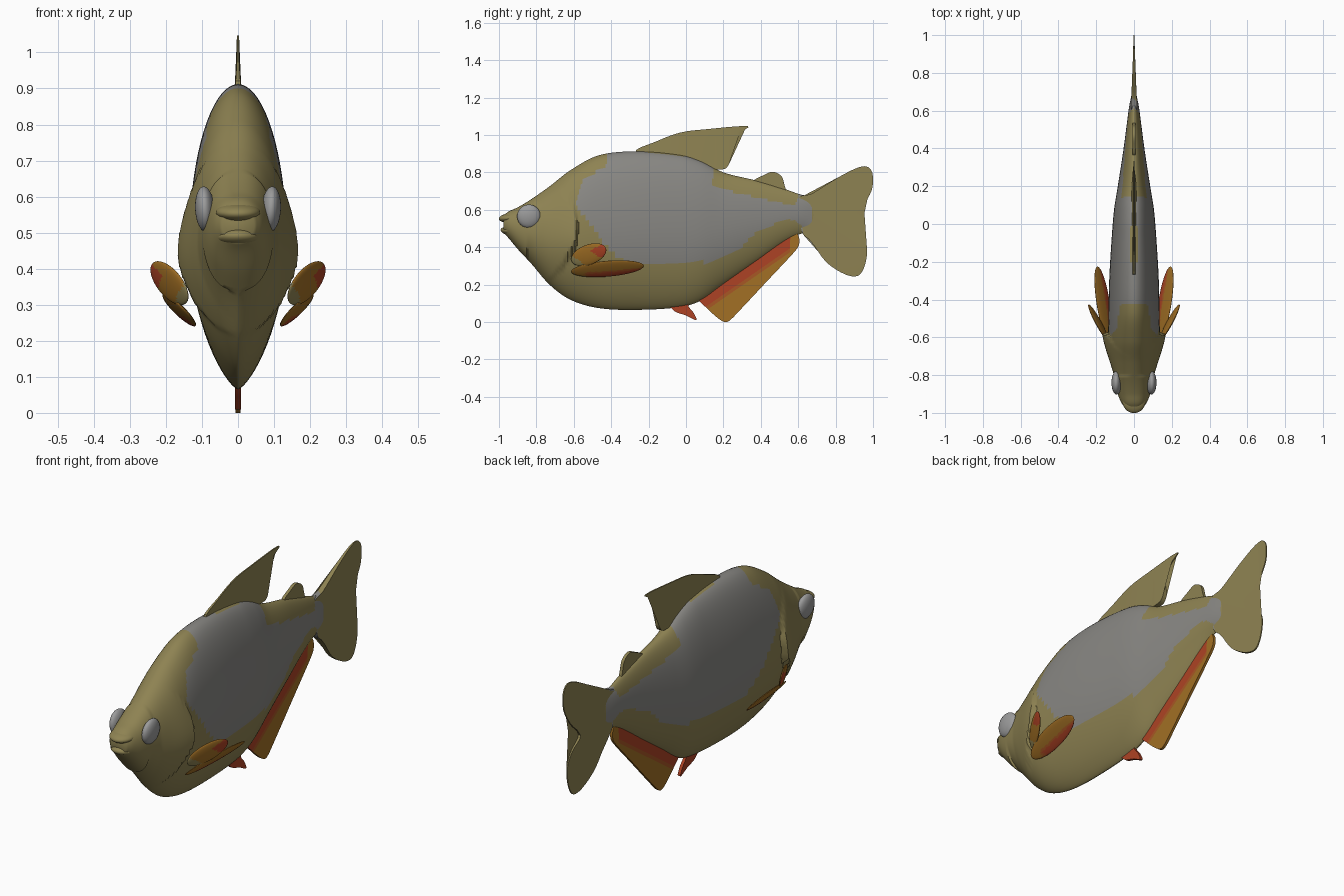
import bpy, bmesh, math
from mathutils import Matrix, Vector

if "Cube" in bpy.data.objects:
    bpy.data.objects.remove(bpy.data.objects["Cube"])


def material(name, rgb):
    m = bpy.data.materials.new(name)
    m.diffuse_color = (*rgb, 1)
    m.use_nodes = True
    m.node_tree.nodes["Principled BSDF"].inputs["Base Color"].default_value = m.diffuse_color
    return m


OLIVE, GREY, EYE, ORANGE, RED, RUST = MATS = [
    material("olive", (0.27, 0.225, 0.085)),
    material("silver_grey", (0.245, 0.24, 0.225)),
    material("eye_grey", (0.33, 0.33, 0.33)),
    material("fin_orange", (0.36, 0.16, 0.018)),
    material("fin_red", (0.42, 0.055, 0.018)),
    material("fin_rust", (0.39, 0.095, 0.018))]


def finish(bm, name, rule, angle=50):
    """Colour faces by a rule on their centre and make a smooth object."""
    bmesh.ops.recalc_face_normals(bm, faces=bm.faces[:])
    for f in bm.faces:
        f.material_index = MATS.index(rule(f.calc_center_median()))
    me = bpy.data.meshes.new(name)
    bm.to_mesh(me)
    bm.free()
    for m in MATS:
        me.materials.append(m)
    ob = bpy.data.objects.new(name, me)
    bpy.context.collection.objects.link(ob)
    bpy.ops.object.select_all(action='DESELECT')
    ob.select_set(True)
    bpy.context.view_layer.objects.active = ob
    bpy.ops.object.shade_smooth_by_angle(angle=math.radians(angle))
    return ob


# ---- body: lofted stations (y, top, bottom, half width)
STATIONS = [(-.975, .57, .475, .045), (-.95, .59, .45, .065), (-.9, .613, .39, .086),
            (-.83, .655, .315, .102), (-.73, .725, .2, .12), (-.62, .81, .12, .135),
            (-.47, .89, .075, .135), (-.27, .912, .065, .13), (-.03, .893, .08, .115),
            (.08, .86, .115, .105), (.2, .80, .2, .086), (.38, .755, .325, .058),
            (.53, .71, .43, .038), (.62, .68, .473, .026), (.69, .67, .47, .012)]

# outline of the silver flank seen from the side (y, z)
PATCH = [(-.59, .625), (-.55, .76), (-.42, .84), (-.43, .95), (-.25, .94), (-.19, .9),
         (.0, .885), (.14, .865), (.15, .80), (.13, .725), (.315, .68), (.58, .62),
         (.615, .70), (.67, .70), (.67, .45), (.63, .5), (.585, .54), (.53, .55),
         (.37, .475), (.29, .395), (.155, .325), (-.14, .30), (-.33, .32), (-.43, .41)]


def inside(y, z, poly):
    hit = False
    for (a, b), (c, d) in zip(poly, poly[1:] + poly[:1]):
        if (b > z) != (d > z) and y < a + (z - b) * (c - a) / (d - b):
            hit = not hit
    return hit


def station(y):
    """Smooth (Hermite) interpolation between stations."""
    S = STATIONS
    i = max(k for k in range(len(S) - 1) if S[k][0] <= y + 1e-9)
    p, q = S[i], S[i + 1]
    o, r = S[max(i - 1, 0)], S[min(i + 2, len(S) - 1)]
    h = q[0] - p[0]
    t = (y - p[0]) / h
    out = []
    for c in (1, 2, 3):
        m0 = (q[c] - o[c]) / (q[0] - o[0]) * h
        m1 = (r[c] - p[c]) / (r[0] - p[0]) * h
        out.append((2*t**3 - 3*t*t + 1) * p[c] + (t**3 - 2*t*t + t) * m0
                   + (3*t*t - 2*t**3) * q[c] + (t**3 - t*t) * m1)
    return out


def body_point(y, a):
    top, bot, w = station(y)
    c, s = math.cos(a), math.sin(a)
    z = (top + bot) / 2 + (top - bot) / 2 * c
    power = 1.45 if c < 0 and y > -.85 else (0.85 if y < -.8 else 1.0)
    x = w * abs(s) ** power
    # raised gill cover that ends in a curved edge
    edge = -.58 - 2 * (z - .5) ** 2
    if -.78 < y < edge:
        x += .032 * (y + .78) / (edge + .78) * math.exp(-((z - .44) / .15) ** 2)
    return Vector((math.copysign(x, s) if abs(s) > 1e-6 else 0, y, z))


bm = bmesh.new()
NY, NA = 190, 72
y0, y1 = STATIONS[0][0], STATIONS[-1][0]
rings = [[bm.verts.new(body_point(y0 + (y1 - y0) * i / NY, 2 * math.pi * j / NA))
          for j in range(NA)] for i in range(NY + 1)]
for A, B in zip(rings, rings[1:]):
    for j in range(NA):
        k = (j + 1) % NA
        bm.faces.new((A[j], A[k], B[k], B[j]))
bm.faces.new(rings[0])
bm.faces.new(rings[-1])
finish(bm, "body", lambda c: GREY if inside(c.y, c.z, PATCH) else OLIVE)


# ---- ellipsoid parts: lips, eyes, side fin lobes
def ellipsoid(name, centre, a, b, c, rule):
    """rule receives unit-sphere coordinates along the axes a, b and c."""
    M = Matrix((a, b, c)).transposed()
    inv, ctr = M.inverted(), Vector(centre)
    bm = bmesh.new()
    bmesh.ops.create_uvsphere(bm, u_segments=32, v_segments=20, radius=1)
    for v in bm.verts:
        v.co = ctr + M @ v.co
    return finish(bm, name, lambda p: rule(inv @ (p - ctr)), 80)


ellipsoid("upper_lip", (0, -.935, .557), (.062, 0, 0), (0, .065, 0), (0, .012, .026), lambda p: OLIVE)
ellipsoid("lower_lip", (0, -.93, .487), (.06, 0, 0), (0, .06, 0), (0, -.01, .026), lambda p: OLIVE)


def long_lobe(p):
    return RED if p.y < -.35 and p.x > -.5 else RUST if p.y < -.15 and p.x > -.6 else ORANGE


def short_lobe(p):
    return RED if p.x > .3 and p.y < .2 and p.z > 0 else OLIVE if p.x < -.6 else ORANGE


for s, side in ((1, "right"), (-1, "left")):
    ellipsoid("eye_" + side, (s * .092, -.84, .565), (s * .027, 0, 0), (0, .063, 0),
              (s * .003, 0, .063), lambda p: EYE)
    ellipsoid("side_fin_long_" + side, (s * .163, -.42, .285), (s * .03, .195, .015),
              (s * .035, 0, .042), (s * .007, -.001, -.006), long_lobe)
    ellipsoid("side_fin_short_" + side, (s * .19, -.52, .36), (s * .05, .08, .05),
              (s * -.015, -.05, .035), (s * .009, -.006, -.002), short_lobe)


# ---- flat fins: smoothed outline in the y-z plane, tapered thickness
def fin(name, outline, half, rule, cuts=()):
    n, pts = len(outline), []
    for i in range(n):
        p = [Vector(outline[(i + k) % n]) for k in (-1, 0, 1, 2)]
        lim = (p[2] - p[1]).length
        m0, m1 = (p[2] - p[0]) / 2, (p[3] - p[1]) / 2
        m0 *= min(1, lim / max(m0.length, 1e-6))
        m1 *= min(1, lim / max(m1.length, 1e-6))
        for t in (0, .25, .5, .75):
            pts.append((2*t**3 - 3*t*t + 1) * p[1] + (t**3 - 2*t*t + t) * m0
                       + (3*t*t - 2*t**3) * p[2] + (t**3 - t*t) * m1)
    bm = bmesh.new()
    L, R = [[bm.verts.new((s * half(*p), p.x, p.y)) for p in pts] for s in (-1, 1)]
    bm.faces.new(L)
    bm.faces.new(R[::-1])
    for i in range(len(pts)):
        k = (i + 1) % len(pts)
        bm.faces.new((L[i], R[i], R[k], L[k]))
    bmesh.ops.triangulate(bm, faces=bm.faces[:])
    for co, no in cuts:
        bmesh.ops.bisect_plane(bm, geom=bm.verts[:] + bm.edges[:] + bm.faces[:],
                               plane_co=co, plane_no=no)
    finish(bm, name, rule, 40)


fin("back_fin", [(-.27, .905), (-.16, .965), (-.03, 1.013), (.1, 1.03), (.33, 1.047),
                 (.27, 1.0), (.23, .93), (.235, .86), (.21, .82), (.15, .81),
                 (.15, .76), (-.05, .84)],
    lambda y, z: .003 + .06 * max(0, min(.2, .98 - z)), lambda c: OLIVE)

fin("small_back_fin", [(.36, .75), (.415, .785), (.465, .803), (.51, .78), (.525, .735),
                       (.53, .69), (.42, .70)], lambda y, z: .008, lambda c: OLIVE)

fin("tail_fin", [(.6, .66), (.67, .685), (.8, .765), (.905, .82), (.965, .832), (.997, .795),
                 (.993, .705), (.94, .615), (.865, .53), (.93, .47), (.967, .4), (.957, .305),
                 (.92, .247), (.85, .255), (.75, .32), (.67, .43), (.62, .48)],
    lambda y, z: .003 + .04 * max(0, .95 - y),
    lambda c: GREY if c.y < .66 else OLIVE)

# rear belly fin with a red band along its base
BASE, DOWN = Vector((0, .075, .115)), Vector((0, .57, -.822))


def belly_rule(c):
    d = (c - BASE).dot(DOWN)
    along = (c.y - .075) / .52
    if along < .93:
        if d < .045:
            return RED
        if d < .062:
            return RUST
    return ORANGE


fin("rear_belly_fin", [(.07, .13), (.105, .08), (.185, .01), (.225, .002), (.29, .065),
                       (.435, .22), (.58, .375), (.605, .415), (.6, .465), (.56, .49), (.3, .31)],
    lambda y, z: .007, belly_rule,
    [(BASE + DOWN * .045, DOWN), (BASE + DOWN * .062, DOWN), ((0, .555, 0), (0, 1, 0))])

fin("front_belly_fin", [(-.09, .1), (-.06, .057), (0, .035), (.055, .01), (.04, .05),
                        (.015, .08), (0, .11)], lambda y, z: .008, lambda c: RED)
